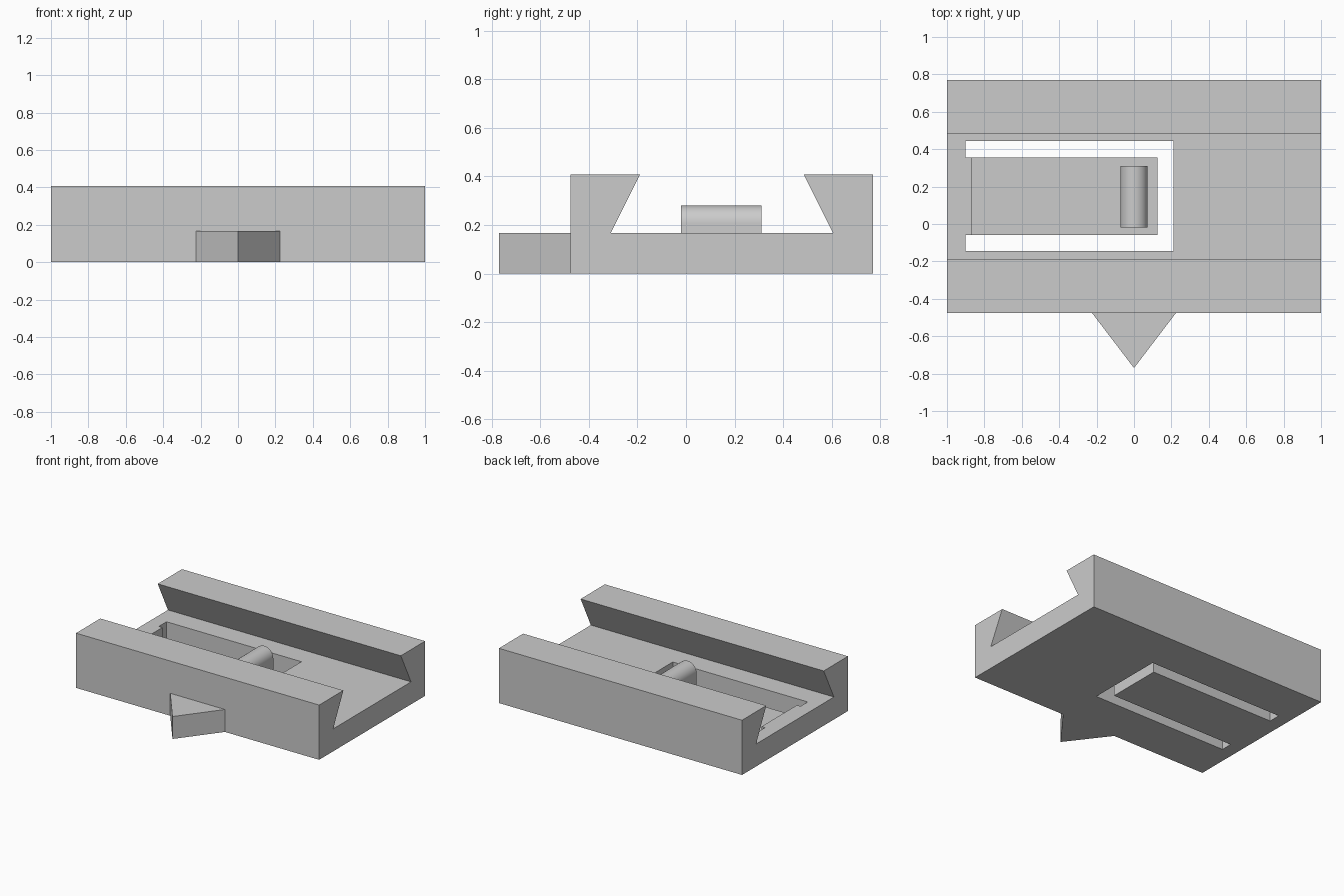
import bpy, bmesh, math
from mathutils import Vector

cube = bpy.data.objects.get("Cube")
if cube:
    bpy.data.objects.remove(cube, do_unlink=True)

grey = bpy.data.materials.new("light_grey")
grey.use_nodes = True
grey.diffuse_color = (0.6, 0.6, 0.6, 1)
grey.node_tree.nodes["Principled BSDF"].inputs["Base Color"].default_value = (0.6, 0.6, 0.6, 1)


def prism(name, points, direction):
    """Extrude a closed outline of 3D points along a direction."""
    bm = bmesh.new()
    face = bm.faces.new([bm.verts.new(p) for p in points])
    result = bmesh.ops.extrude_face_region(bm, geom=[face])
    moved = [v for v in result["geom"] if isinstance(v, bmesh.types.BMVert)]
    bmesh.ops.translate(bm, verts=moved, vec=Vector(direction))
    bmesh.ops.recalc_face_normals(bm, faces=bm.faces)
    mesh = bpy.data.meshes.new(name)
    bm.to_mesh(mesh)
    bm.free()
    mesh.materials.append(grey)
    obj = bpy.data.objects.new(name, mesh)
    bpy.context.collection.objects.link(obj)
    return obj


FLOOR, TOP = 0.167, 0.407
FRONT, BACK = -0.475, 0.77
TONGUE_Y0, TONGUE_Y1, ROOT_X = -0.06, 0.355, -0.87

# Dovetail channel body, with its cross-section mirrored about the middle
middle = (FRONT + BACK) / 2
half = [(FRONT, 0), (FRONT, TOP), (-0.19, TOP), (-0.31, FLOOR)]
section = half + [(2 * middle - y, z) for y, z in reversed(half)]
body = prism("dovetail_body", [(-1, y, z) for y, z in section], (2, 0, 0))

# Opening around the spring tongue
opening = [(-0.9, -0.145), (0.21, -0.145), (0.21, 0.445), (-0.9, 0.445),
           (-0.9, TONGUE_Y1), (ROOT_X, TONGUE_Y1), (ROOT_X, TONGUE_Y0), (-0.9, TONGUE_Y0)]
cutter = prism("opening_cutter", [(x, y, -0.1) for x, y in opening], (0, 0, 0.4))
cutter.hide_render = True
cutter.hide_viewport = True
cut = body.modifiers.new("opening", "BOOLEAN")
cut.operation = "DIFFERENCE"
cut.solver = "EXACT"
cut.object = cutter
bpy.context.view_layer.objects.active = body
body.select_set(True)
bpy.ops.object.modifier_apply(modifier=cut.name)
bpy.data.objects.remove(cutter, do_unlink=True)

# Thin spring tongue, flush with the underside
tongue = [(ROOT_X, 0), (0.125, 0), (0.125, 0.085), (ROOT_X, 0.085)]
prism("spring_tongue", [(x, TONGUE_Y0, z) for x, z in tongue], (0, TONGUE_Y1 - TONGUE_Y0, 0))

# Round-topped catch on the tongue
radius, steps = 0.073, 24
arc = [(radius * math.cos(math.pi * i / steps), 0.207 + radius * math.sin(math.pi * i / steps))
       for i in range(steps + 1)]
outline = [(radius, 0.085)] + arc + [(-radius, 0.085)]
catch = prism("round_catch", [(x, -0.02, z) for x, z in outline], (0, 0.33, 0))
bpy.ops.object.select_all(action="DESELECT")
catch.select_set(True)
bpy.context.view_layer.objects.active = catch
bpy.ops.object.shade_smooth_by_angle(angle=math.radians(30))

# Triangular pointer on the front
prism("front_pointer", [(-0.225, FRONT, 0), (0.225, FRONT, 0), (0, -0.77, 0)], (0, 0, FLOOR))
